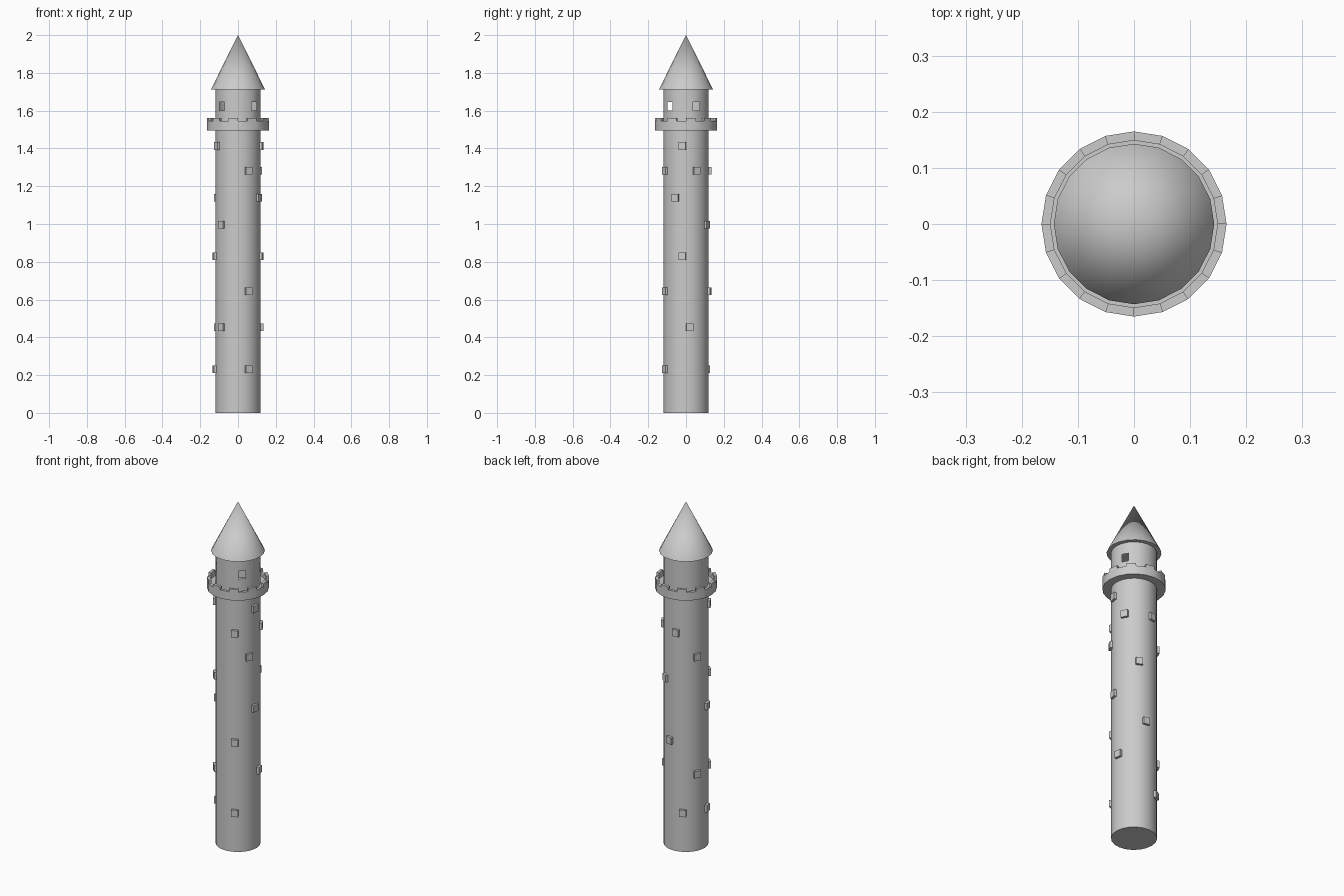
import bpy, bmesh
from math import sin, cos, radians
from mathutils import Matrix

if "Cube" in bpy.data.objects:
    bpy.data.objects.remove(bpy.data.objects["Cube"])

N = 20            # sides of every round part
STEP = 360 / N
R = 0.12          # tower radius
APOTHEM = R * cos(radians(STEP / 2))
FACET = 2 * R * sin(radians(STEP / 2))


def finish(name, bm, smooth=True):
    mesh = bpy.data.meshes.new(name)
    bm.to_mesh(mesh)
    bm.free()
    ob = bpy.data.objects.new(name, mesh)
    bpy.context.collection.objects.link(ob)
    if smooth:
        bpy.ops.object.select_all(action='DESELECT')
        ob.select_set(True)
        bpy.context.view_layer.objects.active = ob
        bpy.ops.object.shade_smooth_by_angle(angle=radians(30))
    return ob


def lathe(profile, closed=False, skip=()):
    """Revolve (radius, z) points; skip holds (band, facet) pairs left open."""
    bm = bmesh.new()
    rings = []
    for r, z in profile:
        if r == 0:
            rings.append([bm.verts.new((0, 0, z))] * N)
        else:
            rings.append([bm.verts.new((r * cos(radians(i * STEP)), r * sin(radians(i * STEP)), z))
                          for i in range(N)])
    faces = {}
    for j in range(len(rings) if closed else len(rings) - 1):
        a, b = rings[j], rings[(j + 1) % len(rings)]
        for i in range(N):
            if (j, i) in skip:
                continue
            k = (i + 1) % N
            quad = list(dict.fromkeys((a[i], a[k], b[k], b[i])))
            faces[j, i] = bm.faces.new(quad)
    return bm, faces


# Shaft
bm, _ = lathe([(0, 0), (R, 0), (R, 1.5), (0, 1.5)])
finish("shaft", bm)

# Hollow upper chamber with three open windows
windows = {(1, int(a % 360 // STEP)) for a in (-45, 27, 225)}
bm, _ = lathe([(R, 1.5), (R, 1.602), (R, 1.647), (R, 1.715)], skip=windows)
finish("upper_chamber", bm)

# Battlement ring, alternate rim segments raised as merlons
bm, faces = lathe([(R, 1.495), (0.165, 1.495), (0.165, 1.544),
                   (0.149, 1.544), (0.149, 1.525), (R, 1.525)], closed=True)
rim = [faces[2, i] for i in range(0, N, 2)]
raised = bmesh.ops.extrude_discrete_faces(bm, faces=rim)["faces"]
bmesh.ops.translate(bm, vec=(0, 0, 0.017), verts=[v for f in raised for v in f.verts])
finish("battlement", bm)

# Conical roof
bm, _ = lathe([(0, 1.713), (0.143, 1.713), (0, 2.0)])
finish("roof", bm)

# Protruding stones: height -> facet angles
stones = {0.23: (-63, 117, 189), 0.453: (9, 153, 225), 0.643: (-63, 81),
          0.83: (-9, 189), 0.995: (63, 225), 1.14: (-27, 153),
          1.283: (-63, 27, 99), 1.413: (-9, 207)}
bm = bmesh.new()
for z, angles in stones.items():
    for a in angles:
        m = (Matrix.Rotation(radians(a), 4, 'Z')
             @ Matrix.Translation((APOTHEM + 0.005, 0, z))
             @ Matrix.Diagonal((0.018, FACET, 0.04, 1)))
        bmesh.ops.create_cube(bm, size=1, matrix=m)
finish("stones", bm, smooth=False)
